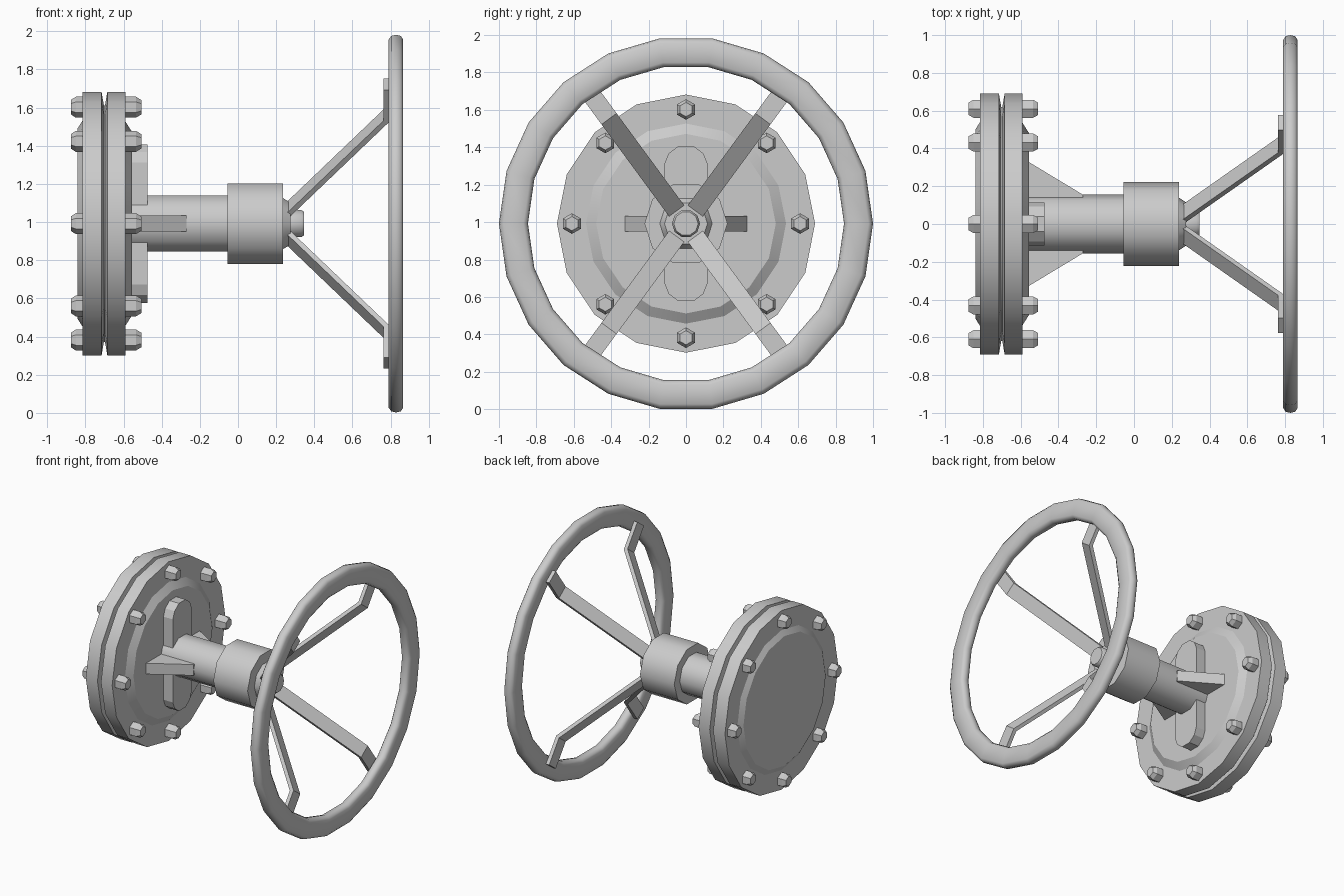
import bpy, bmesh
from math import sin, cos, tau, radians, atan2, pi

if "Cube" in bpy.data.objects:
    bpy.data.objects.remove(bpy.data.objects["Cube"])

ZC = 0.992  # height of the shared axis


def finish(name, bm, smooth=None):
    bmesh.ops.remove_doubles(bm, verts=bm.verts, dist=1e-5)
    bmesh.ops.recalc_face_normals(bm, faces=bm.faces)
    mesh = bpy.data.meshes.new(name)
    bm.to_mesh(mesh)
    bm.free()
    ob = bpy.data.objects.new(name, mesh)
    bpy.context.collection.objects.link(ob)
    if smooth:
        bpy.ops.object.select_all(action='DESELECT')
        ob.select_set(True)
        bpy.context.view_layer.objects.active = ob
        bpy.ops.object.shade_smooth_by_angle(angle=radians(smooth))
    return ob


def lathe(name, profile, n, loop=False, cy=0, cz=0, phase=0, smooth=40):
    """Spin (x, radius) points about an x-parallel axis."""
    bm = bmesh.new()
    rings = []
    for x, r in profile:
        rings.append([bm.verts.new((x, cy + r * cos(phase + tau * i / n),
                                    ZC + cz + r * sin(phase + tau * i / n)))
                      for i in range(n)])
    pairs = list(zip(rings, rings[1:]))
    if loop:
        pairs.append((rings[-1], rings[0]))
    else:
        bm.faces.new(rings[0])
        bm.faces.new(rings[-1])
    for a, b in pairs:
        for i in range(n):
            j = (i + 1) % n
            bm.faces.new((a[i], a[j], b[j], b[i]))
    return finish(name, bm, smooth)


def prism(name, a, b):
    """Solid between two matching outlines."""
    bm = bmesh.new()
    va = [bm.verts.new(p) for p in a]
    vb = [bm.verts.new(p) for p in b]
    bm.faces.new(va)
    bm.faces.new(vb)
    for i in range(len(a)):
        j = (i + 1) % len(a)
        bm.faces.new((va[i], va[j], vb[j], vb[i]))
    return finish(name, bm)


# Paired flange discs with a groove between them and raised, chamfered faces
lathe("flange", [(-.84, .50), (-.815, .54), (-.815, .69), (-.715, .69),
                 (-.703, .62), (-.697, .62), (-.685, .69), (-.59, .69),
                 (-.59, .535), (-.555, .48)], 16, smooth=30)

# Central pipe, collar, tapered cap and end post
lathe("pipe", [(-.56, .155), (-.05, .155)], 10)
lathe("collar", [(-.055, .222), (.237, .222)], 10)
lathe("cap", [(.23, .145), (.275, .115)], 10)
lathe("end_post", [(.26, .075), (.33, .075), (.347, .065)], 10)

# Handwheel rim with a rounded cross-section
rim = [(.79, .87), (.79, .975), (.803, .994), (.828, 1.0), (.853, .994),
       (.866, .975), (.866, .87), (.853, .851), (.828, .845), (.803, .851)]
lathe("wheel_rim", rim, 22, loop=True, smooth=50)

# Four bent flat spokes
t = .028
path = [(.235, .08), (.762, .705), (.762, .907), (.762 + t, .907),
        (.762 + t, .695), (.235 + .036, .08)]
base = atan2(.806, .592)
for k, ang in enumerate((base, pi - base, pi + base, -base)):
    c, s = cos(ang), sin(ang)
    sides = [[(x, r * c - w * s, ZC + r * s + w * c) for x, r in path]
             for w in (-.05, .05)]
    prism(f"spoke_{k + 1}", *sides)

# Obround mounting plate
quarter = [(.115, .32), (.093, .375), (.04, .415)]
outline = (quarter + [(-y, z) for y, z in reversed(quarter)]
           + [(-y, -z) for y, z in quarter]
           + [(y, -z) for y, z in reversed(quarter)])
prism("mounting_plate", *[[(x, y, ZC + z) for y, z in outline]
                          for x in (-.56, -.475)])

# Triangular gussets either side of the pipe
for side, sgn in (("left", -1), ("right", 1)):
    tri = [(-.56, .1), (-.56, .33), (-.27, .155), (-.27, .1)]
    prism(f"gusset_{side}", *[[(x, sgn * y, ZC + z) for x, y in tri]
                              for z in (-.042, .042)])

# Hex bolt heads and nuts around the flange
for k in range(8):
    a = tau * k / 8
    y, z = .61 * cos(a), .61 * sin(a)
    lathe(f"nut_{k + 1}", [(-.60, .055), (-.535, .055), (-.507, .038)], 6,
          cy=y, cz=z, phase=pi / 6, smooth=None)
    lathe(f"bolt_head_{k + 1}", [(-.80, .055), (-.85, .055), (-.876, .038)], 6,
          cy=y, cz=z, phase=pi / 6, smooth=None)
